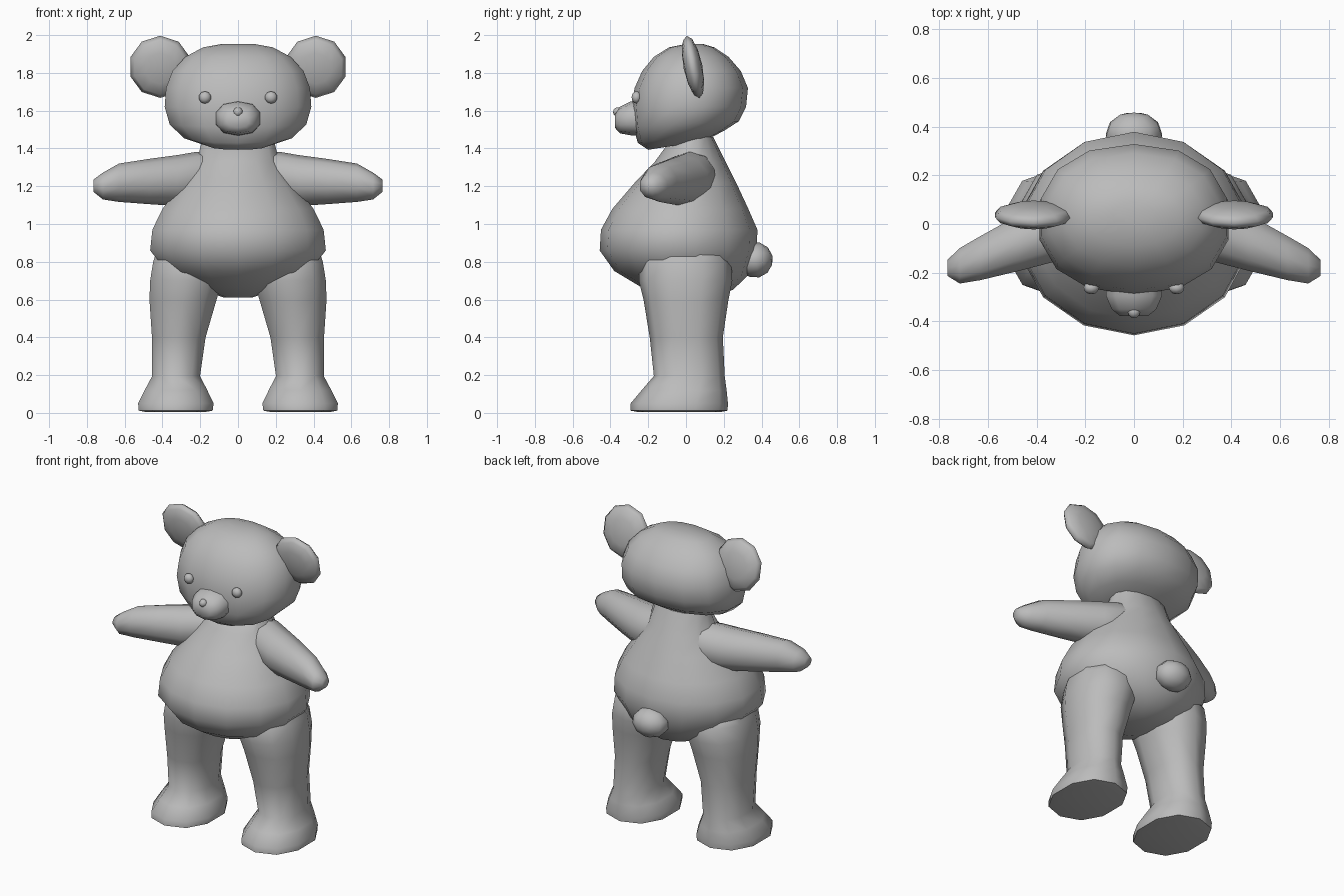
import bpy, bmesh, math
from mathutils import Vector, Matrix

plush = bpy.data.materials.new("grey_plush")
plush.diffuse_color = (0.5, 0.5, 0.5, 1)


def finish(name, bm, angle=60):
    bmesh.ops.recalc_face_normals(bm, faces=bm.faces)
    mesh = bpy.data.meshes.new(name)
    bm.to_mesh(mesh)
    bm.free()
    obj = bpy.data.objects.new(name, mesh)
    bpy.context.collection.objects.link(obj)
    mesh.materials.append(plush)
    bpy.ops.object.select_all(action='DESELECT')
    obj.select_set(True)
    bpy.context.view_layer.objects.active = obj
    bpy.ops.object.shade_smooth_by_angle(angle=math.radians(angle))
    return obj


def loft(name, rings, sides, place, power=1.0, angle=60):
    """Skin rings (t, a0, a1, b0, b1, tilt); place maps (a, b, t) to a point."""
    bm = bmesh.new()
    loops = []
    for t, a0, a1, b0, b1, tilt in rings:
        loop = []
        for i in range(sides):
            ang = 2 * math.pi * i / sides + math.pi / 2
            c, s = math.cos(ang), math.sin(ang)
            c = math.copysign(abs(c) ** power, c)
            s = math.copysign(abs(s) ** power, s)
            a = (a0 + a1) / 2 + (a1 - a0) / 2 * c
            b = (b0 + b1) / 2 + (b1 - b0) / 2 * s
            loop.append(bm.verts.new(place(a, b, t + tilt * b)))
        loops.append(loop)
    for lo, hi in zip(loops, loops[1:]):
        for i in range(sides):
            j = (i + 1) % sides
            bm.faces.new((lo[i], lo[j], hi[j], hi[i]))
    bm.faces.new(loops[0])
    bm.faces.new(loops[-1])
    return finish(name, bm, angle)


def ball(name, centre, size, u=10, v=6, rot=(0, 0, 0)):
    """Ellipsoid whose poles lie along the front-back axis."""
    bm = bmesh.new()
    bmesh.ops.create_uvsphere(bm, u_segments=u, v_segments=v, radius=1)
    turn = Matrix.Rotation(math.pi / 2, 4, 'X')
    spin = (Matrix.Rotation(rot[2], 4, 'Z') @ Matrix.Rotation(rot[1], 4, 'Y')
            @ Matrix.Rotation(rot[0], 4, 'X'))
    bm.transform(Matrix.Translation(Vector(centre)) @ spin
                 @ Matrix.Diagonal((*size, 1)) @ turn)
    return finish(name, bm, 180)


def upright(a, b, t):
    return (a, b, t)


# Pear-shaped body
body = [(z, -w, w, y0, y1, k) for z, w, y0, y1, k in (
    (0.612, 0.08, -0.10, 0.15, 0),
    (0.66, 0.23, -0.24, 0.25, -0.03),
    (0.74, 0.38, -0.38, 0.33, -0.03),
    (0.86, 0.477, -0.457, 0.375, 0),
    (0.97, 0.465, -0.45, 0.378, 0),
    (1.08, 0.41, -0.39, 0.33, 0),
    (1.22, 0.305, -0.27, 0.265, 0),
    (1.33, 0.225, -0.165, 0.21, 0),
    (1.46, 0.19, -0.07, 0.145, 0))]
loft("body", body, 14, upright)

# Broad head with a tilted chin
head = [(z, -w, w, y0, y1, k) for z, w, y0, y1, k in (
    (1.425, 0.16, -0.20, 0.10, 0.16),
    (1.465, 0.29, -0.255, 0.20, 0.14),
    (1.53, 0.37, -0.28, 0.28, 0.05),
    (1.62, 0.397, -0.29, 0.318, 0),
    (1.72, 0.39, -0.272, 0.328, 0),
    (1.81, 0.355, -0.232, 0.29, 0),
    (1.885, 0.285, -0.17, 0.225, 0),
    (1.935, 0.19, -0.09, 0.15, 0),
    (1.953, 0.09, 0.0, 0.09, 0))]
loft("head", head, 14, upright, power=0.9, angle=180)

# Muzzle, lofted towards the front
muzzle = [(y, -w, w, z0, z1, 0) for y, w, z0, z1 in (
    (-0.22, 0.122, 1.465, 1.652),
    (-0.295, 0.12, 1.47, 1.648),
    (-0.35, 0.095, 1.48, 1.62),
    (-0.377, 0.06, 1.51, 1.585))]
loft("muzzle", muzzle, 10, lambda a, b, t: (a, t, b), power=0.85)
ball("nose", (0, -0.36, 1.592), (0.026, 0.026, 0.026))

# Tail
ball("tail", (0, 0.365, 0.81), (0.12, 0.095, 0.095), 10, 6, (0.25, 0, 0))

# Leg and foot, from the sole up
leg = [
    (0.004, 0.17, 0.49, -0.25, 0.18, 0),
    (0.012, 0.125, 0.535, -0.295, 0.22, 0),
    (0.05, 0.12, 0.538, -0.293, 0.222, 0),
    (0.12, 0.155, 0.502, -0.235, 0.215, 0),
    (0.195, 0.195, 0.46, -0.17, 0.205, 0),
    (0.40, 0.165, 0.462, -0.192, 0.195, 0),
    (0.60, 0.105, 0.477, -0.225, 0.225, 0),
    (0.70, 0.075, 0.474, -0.25, 0.245, 0),
    (0.80, 0.06, 0.458, -0.245, 0.24, 0),
    (0.88, 0.10, 0.43, -0.18, 0.18, 0)]

# Arm, from the shoulder to the paw
arm = [
    (0.12, -0.07, 0.16, 1.15, 1.385, 0),
    (0.22, -0.125, 0.16, 1.10, 1.382, 0),
    (0.32, -0.16, 0.12, 1.095, 1.365, 0),
    (0.47, -0.198, 0.045, 1.105, 1.345, 0),
    (0.63, -0.235, -0.045, 1.117, 1.32, 0),
    (0.715, -0.248, -0.095, 1.13, 1.272, 0),
    (0.765, -0.215, -0.145, 1.17, 1.235, 0)]

for side, s in (("left", -1), ("right", 1)):
    loft(side + "_leg", leg, 10, lambda a, b, t: (s * a, b, t), power=0.9)
    loft(side + "_arm", arm, 10, lambda a, b, t: (s * t, a, b))
    ball(side + "_ear", (s * 0.412, 0.037, 1.832), (0.166, 0.05, 0.168),
         10, 6, (0.2, 0, 0))
    ball(side + "_eye", (s * 0.175, -0.262, 1.67), (0.033, 0.026, 0.033))
